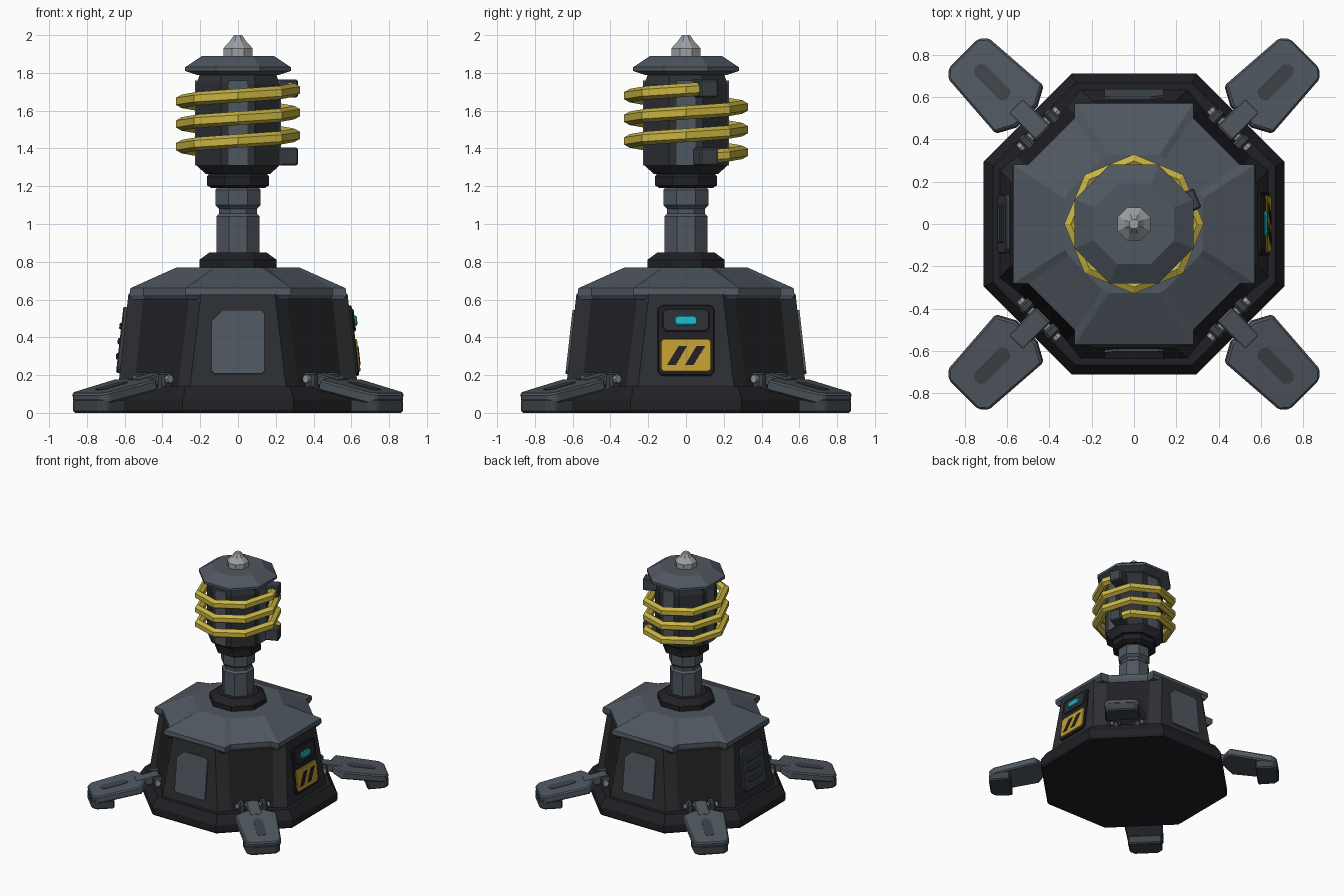
import bpy, bmesh
from math import pi, cos, sin, tan, radians, sqrt
from mathutils import Matrix, Vector

if "Cube" in bpy.data.objects:
    bpy.data.objects.remove(bpy.data.objects["Cube"])


def material(name, r, g, b):
    m = bpy.data.materials.new(name)
    m.use_nodes = True
    m.diffuse_color = (r, g, b, 1)
    bsdf = next(n for n in m.node_tree.nodes if n.type == 'BSDF_PRINCIPLED')
    bsdf.inputs["Base Color"].default_value = (r, g, b, 1)
    bsdf.inputs["Roughness"].default_value = 0.7
    return m


SLATE = material("slate grey", .078, .095, .115)
DEEP = material("deep slate", .045, .055, .064)
CHAR = material("charcoal", .026, .028, .032)
BLACK = material("soft black", .015, .015, .019)
COIL = material("coil yellow", .58, .46, .055)
SIGN = material("sign amber", .54, .34, .03)
CYAN = material("cyan light", .01, .48, .58)
STEEL = material("pale steel", .33, .35, .36)


def loft(name, rings, *mats, matrix=Matrix(), bevel=0, rule=None):
    """Skin a list of equal-sized closed rings and cap both ends."""
    bm = bmesh.new()
    rows = [[bm.verts.new(p) for p in ring] for ring in rings]
    n = len(rows[0])
    for a, b in zip(rows, rows[1:]):
        for i in range(n):
            f = bm.faces.new((a[i], a[(i + 1) % n], b[(i + 1) % n], b[i]))
            if rule:
                f.material_index = rule(i)
    bm.faces.new(rows[0][::-1])
    bm.faces.new(rows[-1])
    bmesh.ops.recalc_face_normals(bm, faces=bm.faces)
    mesh = bpy.data.meshes.new(name)
    bm.to_mesh(mesh)
    bm.free()
    for m in mats:
        mesh.materials.append(m)
    ob = bpy.data.objects.new(name, mesh)
    ob.matrix_world = matrix
    bpy.context.collection.objects.link(ob)
    if bevel:
        mod = ob.modifiers.new("edge", 'BEVEL')
        mod.width = bevel
        mod.segments = 1
    return ob


def prism(name, pts, z0, z1, mat, matrix=Matrix(), bevel=0):
    return loft(name, [[(x, y, z) for x, y in pts] for z in (z0, z1)], mat, matrix=matrix, bevel=bevel)


def rect(x0, x1, y0, y1):
    return [(x0, y0), (x1, y0), (x1, y1), (x0, y1)]


def clipped(w, y0, y1, c):
    """Rectangle with clipped corners."""
    return [(-w, y0 + c), (c - w, y0), (w - c, y0), (w, y0 + c),
            (w, y1 - c), (w - c, y1), (c - w, y1), (-w, y1 - c)]


def turned(name, profile, mat, sides=8):
    """Faceted turning: profile holds (apothem, height), flats face the axes."""
    k = cos(pi / sides)
    return loft(name, [[(r / k * cos((i + .5) * 2 * pi / sides), r / k * sin((i + .5) * 2 * pi / sides), z)
                        for i in range(sides)] for r, z in profile], mat)


def lobed(a, w, c, v, z):
    """Ring with four flat lobes (a, +-w) and inner corners (c, +-v)."""
    ring = []
    for k in range(4):
        rot = Matrix.Rotation(k * pi / 2, 3, 'Z')
        ring += [rot @ Vector(p) for p in ((c, -v, z), (a, -w, z), (a, w, z), (c, v, z))]
    return ring


# Base
turned("base_skirt", [(.70, 0), (.71, .015), (.71, .07), (.665, .14), (.62, .14)], BLACK)
loft("body", [lobed(.635, .255, .55, .32, .13), lobed(.58, .195, .50, .255, .63)],
     CHAR, BLACK, rule=lambda i: 1 if i % 4 == 3 else 0)
loft("roof", [lobed(.555, .27, .49, .27, .6), lobed(.575, .28, .50, .28, .625),
              lobed(.57, .28, .50, .28, .66), lobed(.325, .12, .31, .15, .77)], SLATE)

# Post
turned("post_collar", [(.205, .76), (.205, .81), (.15, .85)], BLACK)
turned("post", [(.115, .84), (.115, 1.04), (.10, 1.055), (.10, 1.08), (.12, 1.10),
                (.12, 1.18), (.105, 1.2)], SLATE)
turned("head_collar", [(.14, 1.19), (.165, 1.205), (.165, 1.25), (.15, 1.27)], BLACK)

# Head
turned("head_drum", [(.17, 1.265), (.22, 1.31), (.22, 1.74), (.2, 1.8)], CHAR)
for k in range(4):
    prism("drum_strip", rect(.21, .227, -.05, .05), 1.31, 1.76, SLATE,
          Matrix.Rotation(k * pi / 2, 4, 'Z'))
turned("head_lid", [(.22, 1.79), (.28, 1.81), (.28, 1.83), (.19, 1.89)], SLATE)
turned("tip", [(.078, 1.88), (.078, 1.93), (.045, 1.965), (.022, 2.0)], STEEL)

# Coil: three faceted turns between two terminals
START, TURNS, PITCH, LOW = 22.5, 3, .12, 1.357
angles = [START] + [45 * i for i in range(1, 8 * TURNS + 1)] + [START + 360 * TURNS]
rings = []
for deg in angles:
    t = radians(deg)
    off = (deg + 22.5) % 45 - 22.5
    mid = .298 * (cos(pi / 8) if abs(off) > 22 else 1)
    z = LOW + PITCH * (deg - START) / 360
    ring = []
    for j in range(6):
        q = j * pi / 3 + pi / 6
        r = mid + .036 * cos(q)
        ring.append((r * cos(t), r * sin(t), z + .036 * sin(q)))
    rings.append(ring)
loft("coil", rings, COIL)
for z in (LOW, LOW + PITCH * TURNS):
    prism("coil_terminal", rect(.18, .325, -.05, .05), z - .047, z + .047, DEEP,
          Matrix.Rotation(radians(START), 4, 'Z'), .008)


def side(deg):
    """Frame on a sloping body face: x across, y up, z outward."""
    return (Matrix.Rotation(radians(deg), 4, 'Z') @ Matrix.Translation((0, -.607, .38))
            @ Matrix.Rotation(pi / 2 - .112, 4, 'X'))


# Front and back access panels
panel = [(-.14, -.16), (-.125, -.175), (.125, -.175), (.14, -.16),
         (.14, .145), (.12, .165), (-.08, .165), (-.14, .105)]
for deg in (0, 180):
    prism("access_panel", panel, -.01, .012, SLATE, side(deg))

# Control side: frame, light and striped sign
s = side(90)
prism("control_frame", clipped(.15, -.185, .19, .02), -.01, .015, BLACK, s, .005)
prism("light_housing", clipped(.125, .05, .17, .02), 0, .024, CHAR, s, .005)
prism("light", clipped(.062, .08, .132, .015), 0, .036, CYAN, s, .006)
prism("sign", clipped(.135, -.165, .01, .015), 0, .024, SIGN, s, .004)
for x in (-.1, -.005):
    prism("sign_stripe", [(x, -.13), (x + .045, -.13), (x + .105, -.03), (x + .06, -.03)],
          .022, .028, BLACK, s)

# Vent side
s = side(270)
prism("vent_door", clipped(.14, -.17, .18, .025), -.01, .02, DEEP, s, .006)
for y in (-.1, -.02, .06):
    prism("vent_slat", rect(-.09, .09, y, y + .035), .015, .03, DEEP, s, .006)

# Outriggers on the diagonals
half = [(.09, .07), (.14, .16), (.48, .136), (.515, .098)]
pad = [(x, -y) for x, y in half] + half[::-1]
foot = [(.97, -.135), (1.105, -.13), (1.14, -.095), (1.14, .095), (1.105, .13), (.97, .135)]
slot = [(.21, -.015), (.235, -.035), (.40, -.035), (.425, -.015),
        (.425, .015), (.40, .035), (.235, .035), (.21, .015)]
for k in range(4):
    spin = Matrix.Rotation(radians(45 + 90 * k), 4, 'Z')
    tilt = spin @ Matrix.Translation((.63, 0, .175)) @ Matrix.Rotation(.2, 4, 'Y')
    prism("outrigger_pad", pad, -.03, .03, SLATE, tilt, .01)
    prism("outrigger_slot", slot, .028, .033, DEEP, tilt)
    prism("outrigger_arm", rect(-.03, .16, -.05, .05), -.028, .032, SLATE, tilt, .008)
    prism("outrigger_foot", foot, 0, .075, DEEP, spin, .01)
    for t in (-.085, .085):
        prism("hinge_lug", rect(.54, .67, t - .025, t + .025), .12, .215, DEEP, spin, .012)
    pin = spin @ Matrix.Translation((.635, 0, .18)) @ Matrix.Rotation(pi / 2, 4, 'X')
    ring = [(.022 * cos(i * pi / 4), .022 * sin(i * pi / 4)) for i in range(8)]
    prism("hinge_pin", ring, -.13, .13, STEEL, pin)
